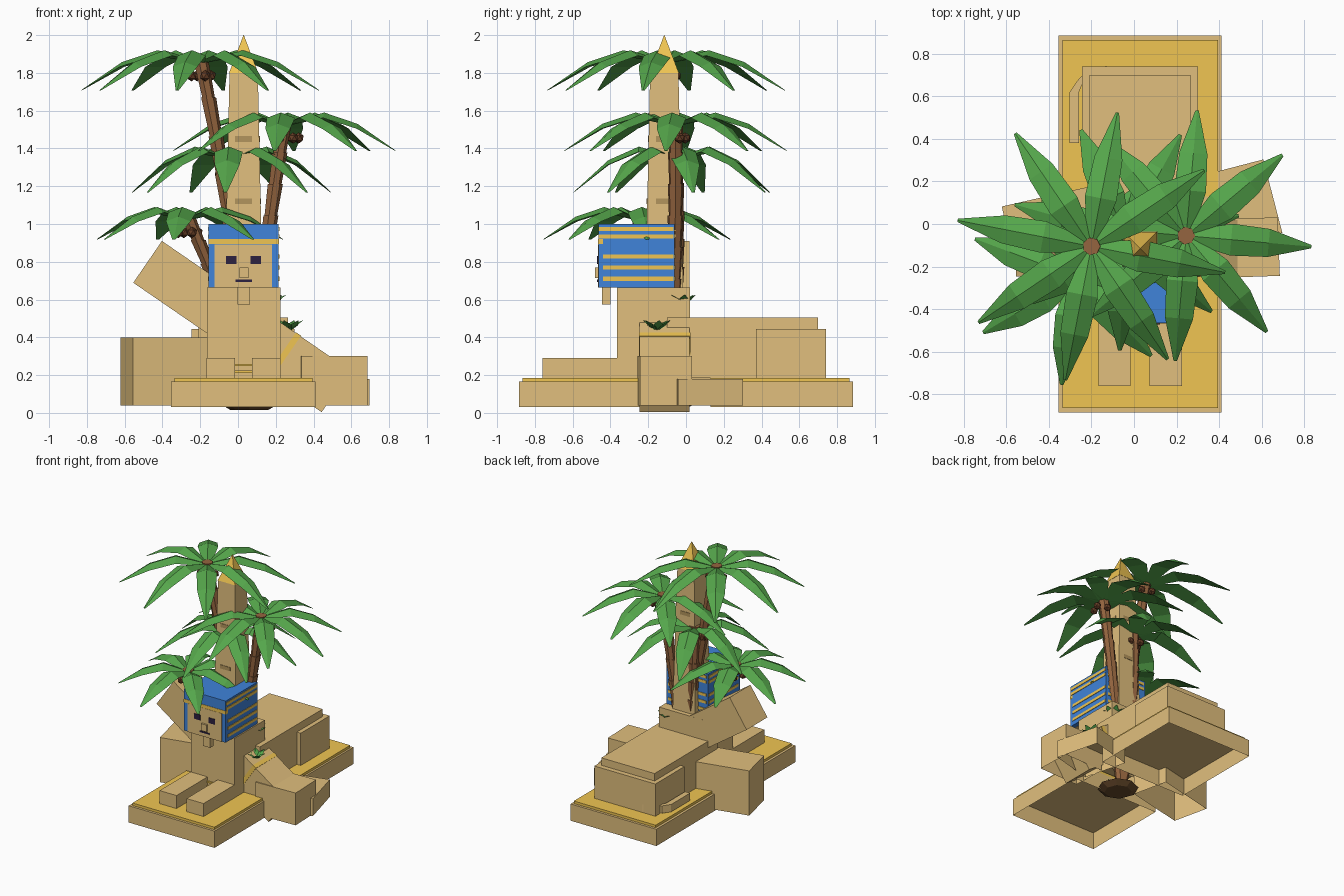
import bpy, bmesh, math
from math import sin, cos, pi, radians
from mathutils import Vector, Matrix

if "Cube" in bpy.data.objects:
    bpy.data.objects.remove(bpy.data.objects["Cube"])


def mat(name, c):
    m = bpy.data.materials.new(name)
    m.diffuse_color = (*c, 1)
    m.use_nodes = True
    m.node_tree.nodes["Principled BSDF"].inputs["Base Color"].default_value = m.diffuse_color
    return m


STONE = mat("sandstone", (0.75, 0.52, 0.205))
CARVE = mat("carved_stone", (0.45, 0.3, 0.11))
GOLD = mat("gold", (0.87, 0.56, 0.085))
BLUE = mat("blue", (0.05, 0.23, 0.7))
DARK = mat("dark_paint", (0.025, 0.015, 0.05))
GREEN = mat("leaf", (0.09, 0.38, 0.07))
BARK = mat("bark", (0.3, 0.13, 0.05))
NUT = mat("nut", (0.14, 0.05, 0.02))
SOIL = mat("soil", (0.14, 0.07, 0.025))


def finish(name, bm, m):
    bmesh.ops.recalc_face_normals(bm, faces=bm.faces)
    me = bpy.data.meshes.new(name)
    bm.to_mesh(me)
    bm.free()
    me.materials.append(m)
    ob = bpy.data.objects.new(name, me)
    bpy.context.collection.objects.link(ob)
    return ob


def box(name, m, x, y, z, open_base=False):
    """Box from (min, max) ranges, optionally without its bottom face."""
    bm = bmesh.new()
    c = [(a[0] + a[1]) / 2 for a in (x, y, z)]
    s = [a[1] - a[0] for a in (x, y, z)]
    bmesh.ops.create_cube(bm, size=1, matrix=Matrix.Translation(c) @ Matrix.Diagonal((*s, 1)))
    if open_base:
        bm.normal_update()
        bmesh.ops.delete(bm, geom=[f for f in bm.faces if f.normal.z < -0.9], context='FACES_ONLY')
    return finish(name, bm, m)


def turned(name, m, centre, size, axis, deg, open_base=False):
    """Box rotated about its own centre."""
    ob = box(name, m, *[(-s / 2, s / 2) for s in size], open_base)
    ob.matrix_world = Matrix.Translation(centre) @ Matrix.Rotation(radians(deg), 4, axis)
    return ob


def loft(bm, rings):
    """Skin a list of equal closed rings and cap both ends."""
    rs = [[bm.verts.new(p) for p in r] for r in rings]
    n = len(rs[0])
    for a, b in zip(rs, rs[1:]):
        for i in range(n):
            bm.faces.new((a[i], a[(i + 1) % n], b[(i + 1) % n], b[i]))
    bm.faces.new(rs[0][::-1])
    bm.faces.new(rs[-1])


CX, CY = 0.03, -0.115

# Plinth, broken in two with the rubble filling the gap
for part, y0, y1, g0, g1 in (("front", -0.885, -0.18, -0.865, -0.18), ("rear", 0.13, 0.885, 0.13, 0.865)):
    box("plinth_" + part, STONE, (-0.355, 0.41), (y0, y1), (0.03, 0.165), True)
    box("plinth_top_" + part, GOLD, (-0.335, 0.395), (g0, g1), (0.165, 0.185), True)

# Reclining statue body
box("body", STONE, (-0.21, 0.265), (-0.1, 0.70), (0.185, 0.505), True)
box("haunches", STONE, (-0.245, 0.30), (0.37, 0.74), (0.185, 0.445), True)
box("chest", STONE, (-0.165, 0.225), (-0.365, 0.02), (0.185, 0.665), True)
for side, x in (("left", (-0.167, -0.016)), ("right", (0.073, 0.225))):
    box("front_leg_" + side, STONE, x, (-0.76, -0.36), (0.185, 0.29), True)
for i in range(2):
    box(f"chest_stripe_{i}", GOLD, (-0.016, 0.073), (-0.375, -0.36), (0.212 + i * 0.035, 0.225 + i * 0.035))
bm = bmesh.new()
path = [(-0.15, 0.72, 0.22), (-0.24, 0.70, 0.22), (-0.28, 0.62, 0.22), (-0.28, 0.38, 0.22)]
loft(bm, [[(x + a * 0.022, y + a * 0.022 * (i < 2), z + b * 0.03)
           for a, b in ((-1, -1), (1, -1), (1, 1), (-1, 1))] for i, (x, y, z) in enumerate(path)])
finish("tail", bm, STONE)

# Head with striped headdress
box("headdress", BLUE, (-0.155, 0.215), (-0.464, -0.06), (0.665, 1.0))
box("face", STONE, (-0.125, 0.18), (-0.467, -0.40), (0.663, 0.892))
box("brow_band", GOLD, (-0.157, 0.217), (-0.467, -0.44), (0.893, 0.92))
for i, z in enumerate((0.71, 0.77, 0.828, 0.933, 0.974)):
    box(f"headdress_stripe_{i}", GOLD, (-0.159, 0.219), (-0.44 if i < 3 else -0.462, -0.066), (z - 0.011, z + 0.011))
    box(f"back_stripe_{i}", GOLD, (-0.14, 0.20), (-0.07, -0.056), (z - 0.011, z + 0.011))
for s in (-1, 1):
    box("eye_left" if s < 0 else "eye_right", DARK, (CX + s * 0.065 - 0.028, CX + s * 0.065 + 0.028), (-0.471, -0.45), (0.787, 0.83))
box("nose", STONE, (0.008, 0.055), (-0.482, -0.45), (0.715, 0.77))
box("mouth", DARK, (-0.013, 0.073), (-0.471, -0.45), (0.693, 0.705))
box("beard", STONE, (-0.002, 0.063), (-0.445, -0.40), (0.575, 0.68))

# Standing pillar with gold tip and carvings
def square(h, z):
    return [(CX + a * h, CY + b * h, z) for a, b in ((-1, -1), (1, -1), (1, 1), (-1, 1))]


bm = bmesh.new()
loft(bm, [square(0.11, 0.2), square(0.075, 1.8)])
finish("pillar", bm, STONE)
bm = bmesh.new()
loft(bm, [square(0.077, 1.8), square(0.001, 2.0)])
finish("pillar_tip", bm, GOLD)
for k in range(4):
    for z in (1.12, 1.45):
        r = 0.075 + (1.8 - z) * 0.0219
        turned(f"carving_{k}_{z}", CARVE, (CX + r * sin(k * pi / 2), CY - r * cos(k * pi / 2), z),
               (0.09, 0.006, 0.03), 'Z', k * 90)

# Fallen beam through the middle with a gold band, plus broken blocks
d = Vector((cos(radians(34.5)), 0, -sin(radians(34.5))))
beam = Vector((0.02, -0.113, 0.457))
turned("fallen_beam", STONE, beam, (1.21, 0.265, 0.268), 'Y', 34.5)
turned("beam_band", GOLD, beam + d * 0.27, (0.032, 0.272, 0.275), 'Y', 34.5)
turned("block_left", STONE, (-0.35, -0.005, 0.22), (0.49, 0.29, 0.36), 'Z', 12.8, True)
turned("block_right", STONE, (0.505, -0.112, 0.17), (0.35, 0.275, 0.26), 'Z', 2, True)
turned("block_right_low", STONE, (0.48, 0.086, 0.11), (0.355, 0.356, 0.14), 'Z', 14.6, True)

# Soil under the palm clump
bm = bmesh.new()
bmesh.ops.create_cone(bm, cap_ends=True, segments=8, radius1=0.1, radius2=0.15, depth=0.03,
                      matrix=Matrix.Translation((0.06, -0.11, 0.03)))
finish("soil", bm, SOIL)


def fronds(name, centre, angles, length, stations):
    """Crown of keeled leaves; stations are (reach, height, half width)."""
    bm = bmesh.new()
    for a in angles:
        u = Vector((cos(radians(a)), sin(radians(a)), 0))
        v = Vector((-u.y, u.x, 0))
        rings = []
        for t, h, w in stations:
            p = Vector(centre) + u * t * length + Vector((0, 0, h))
            low = Vector((0, 0, -w * 0.38))
            rings.append([p + v * w + low, p, p - v * w + low])
        loft(bm, rings)
    finish(name, bm, GREEN)


def palm(name, top, bend, first, count, length, drop, nut_x):
    base = Vector((0.05, -0.09, 0.03))
    top, bend = Vector(top), Vector(bend)
    tip = top - Vector((0, 0, 0.045))
    n = 9
    pts = [base * (1 - t) ** 2 + bend * 2 * t * (1 - t) + tip * t * t for t in [i / n for i in range(n + 1)]]
    # Trunk of flared segments
    bm = bmesh.new()
    for a, b in zip(pts, pts[1:]):
        loft(bm, [[p + Vector((r * cos(k * pi / 3.5), r * sin(k * pi / 3.5), 0)) for k in range(7)]
                  for p, r in ((a, 0.035), (b, 0.042))])
    finish(name + "_trunk", bm, BARK)
    # Leaves rise from the trunk, level off, then droop
    fronds(name + "_fronds", top, [first + i * 360 / count for i in range(count)], length,
           ((0.03, -0.055, 0.03), (0.36, 0.0, 0.075), (0.66, -0.3 * drop, 0.066), (1, -drop, 0.008)))
    # Cluster of nuts
    bm = bmesh.new()
    for k in range(4):
        a = k * pi / 2 + 0.4
        bmesh.ops.create_icosphere(bm, subdivisions=1, radius=0.03, matrix=Matrix.Translation(
            (nut_x + 0.055 * cos(a), top.y + 0.055 * sin(a), top.z - 0.135)))
    finish(name + "_nuts", bm, NUT)


palm("tall_palm", (-0.2, -0.105, 1.92), (0.0, -0.08, 0.95), 34, 8, 0.64, 0.21, -0.195)
palm("right_palm", (0.245, -0.055, 1.59), (0.13, -0.05, 0.8), 40, 8, 0.59, 0.2, 0.27)
palm("middle_palm", (-0.04, -0.055, 1.41), (-0.05, -0.03, 0.7), 10, 7, 0.54, 0.24, -0.045)
palm("left_palm", (-0.27, -0.25, 1.09), (0.0, -0.17, 0.45), 5, 7, 0.51, 0.17, -0.265)

# Small shrubs in the ruins
for i, c in enumerate(((0.27, -0.155, 0.44), (0.18, -0.02, 0.575), (0.1, -0.1, 0.02))):
    fronds(f"shrub_{i}", c, range(10, 370, 60), 0.075, ((0.02, 0, 0.012), (0.5, 0.035, 0.03), (1, 0.05, 0.003)))
